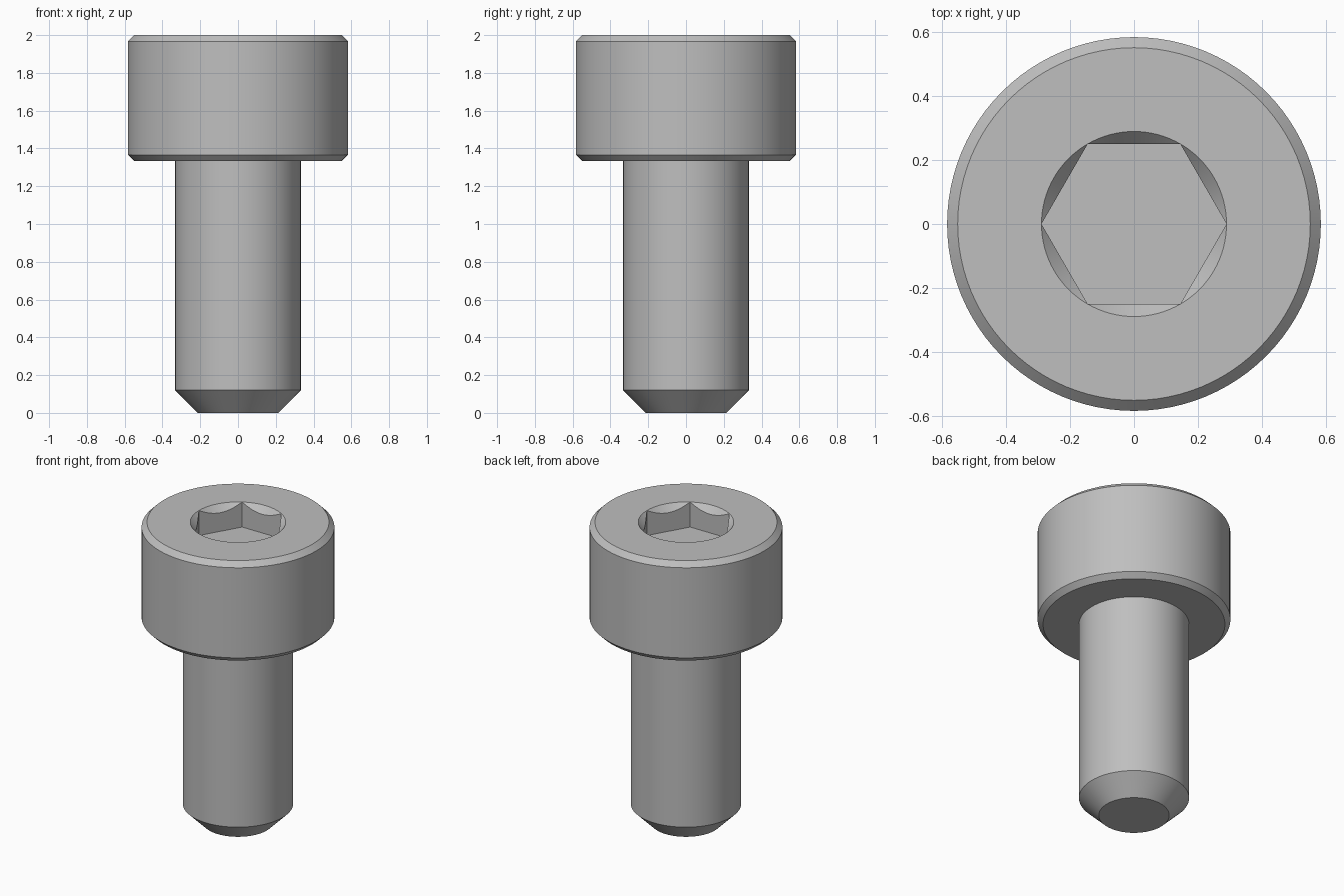
import bpy, bmesh, math

cube = bpy.data.objects.get("Cube")
if cube:
    bpy.data.objects.remove(cube, do_unlink=True)

SEGMENTS = 96
HEAD_R, SHAFT_R, TIP_R = 0.583, 0.333, 0.213
HEAD_BASE, TOP, BEVEL, TIP_H = 1.333, 2.0, 0.033, 0.12
HEX_FLAT, SOCKET_DEPTH = 0.25, 0.167
HEX_CORNER = HEX_FLAT / math.cos(math.pi / 6)

steel = bpy.data.materials.new("grey steel")
steel.use_nodes = True
colour = (0.52, 0.52, 0.52, 1)
steel.diffuse_color = colour
steel.node_tree.nodes["Principled BSDF"].inputs["Base Color"].default_value = colour


def hex_radius(angle):
    """Distance from the axis to the hexagon wall, with corners on the x axis."""
    return HEX_FLAT / math.cos(angle % (math.pi / 3) - math.pi / 6)


def lathe(name, profile, cap_start=False, cap_end=False):
    """Sweep a profile round z; profile(angle) gives (radius, height) points."""
    bm = bmesh.new()
    columns = []
    for i in range(SEGMENTS):
        a = math.tau * i / SEGMENTS
        columns.append([bm.verts.new((r * math.cos(a), r * math.sin(a), z))
                        for r, z in profile(a)])
    for i, here in enumerate(columns):
        after = columns[(i + 1) % SEGMENTS]
        for j in range(len(here) - 1):
            bm.faces.new((here[j], after[j], after[j + 1], here[j + 1]))
    if cap_start:
        bm.faces.new([c[0] for c in reversed(columns)])
    if cap_end:
        bm.faces.new([c[-1] for c in columns])
    # The countersink closes to a point at each hexagon corner
    bmesh.ops.remove_doubles(bm, verts=bm.verts, dist=1e-5)
    mesh = bpy.data.meshes.new(name)
    bm.to_mesh(mesh)
    bm.free()
    mesh.materials.append(steel)
    obj = bpy.data.objects.new(name, mesh)
    bpy.context.collection.objects.link(obj)
    bpy.ops.object.select_all(action="DESELECT")
    obj.select_set(True)
    bpy.context.view_layer.objects.active = obj
    bpy.ops.object.shade_smooth_by_angle(angle=math.radians(30))
    return obj


# Shaft with a chamfered tip
def shaft_profile(angle):
    return [(TIP_R, 0), (SHAFT_R, TIP_H), (SHAFT_R, HEAD_BASE)]


# Bevelled head with a countersunk hexagon socket
def head_profile(angle):
    wall = hex_radius(angle)
    return [
        (SHAFT_R, HEAD_BASE),
        (HEAD_R - BEVEL, HEAD_BASE),
        (HEAD_R, HEAD_BASE + BEVEL),
        (HEAD_R, TOP - BEVEL),
        (HEAD_R - BEVEL, TOP),
        (HEX_CORNER, TOP),
        (wall, TOP - (HEX_CORNER - wall) * 1.1),
        (wall, TOP - SOCKET_DEPTH),
    ]


lathe("shaft", shaft_profile, cap_start=True)
lathe("socket_head", head_profile, cap_end=True)
